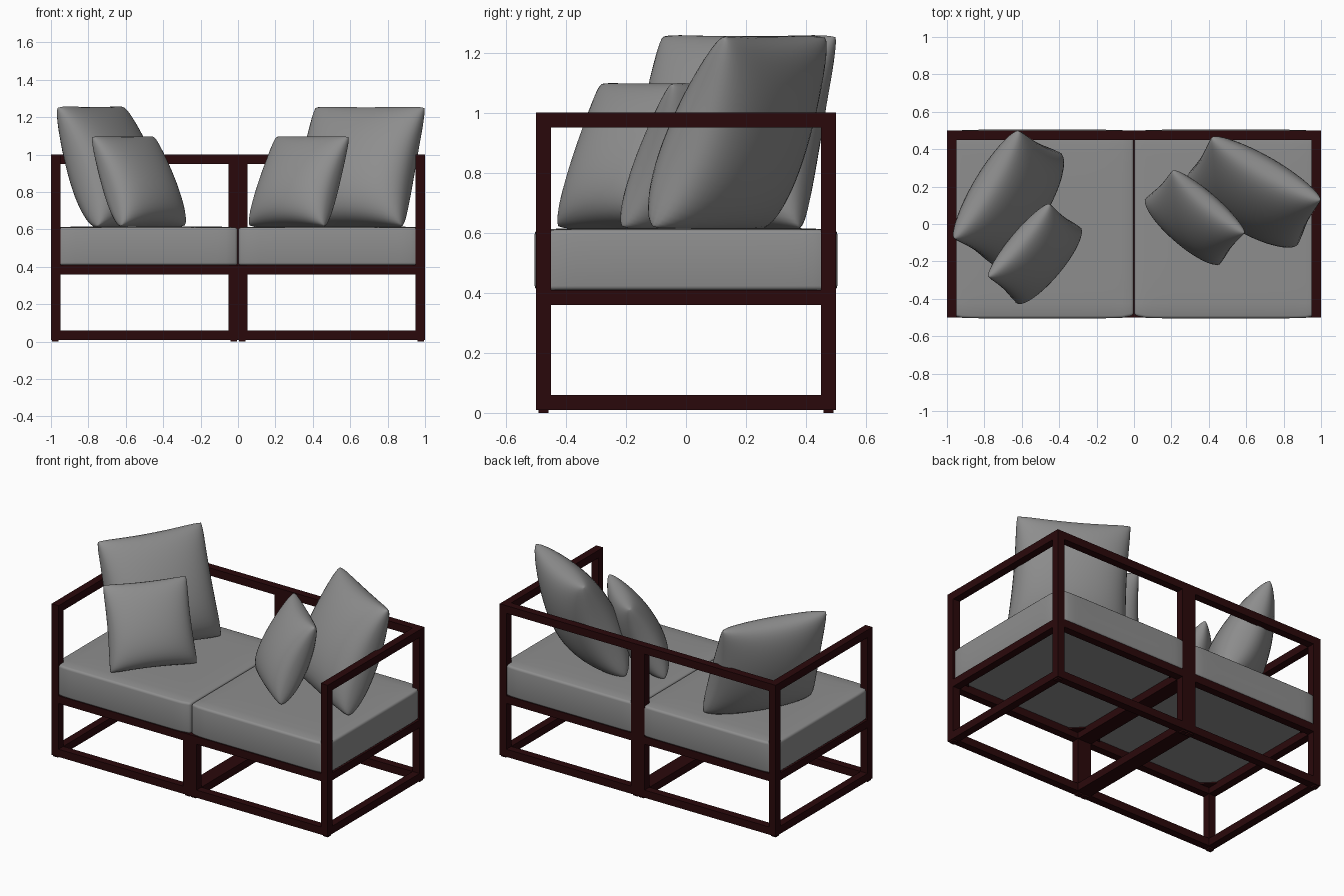
import bpy, bmesh, math
from mathutils import Vector, Matrix

if "Cube" in bpy.data.objects:
    bpy.data.objects.remove(bpy.data.objects["Cube"])


def material(name, rgb):
    m = bpy.data.materials.new(name)
    m.diffuse_color = (*rgb, 1)
    m.use_nodes = True
    m.node_tree.nodes["Principled BSDF"].inputs["Base Color"].default_value = m.diffuse_color
    return m


WOOD = material("dark_red_wood", (0.023, 0.0025, 0.0032))
FABRIC = material("grey_fabric", (0.27, 0.27, 0.27))


def finish(bm, name, mat, smooth=False):
    bmesh.ops.recalc_face_normals(bm, faces=bm.faces)
    me = bpy.data.meshes.new(name)
    bm.to_mesh(me)
    bm.free()
    me.materials.append(mat)
    ob = bpy.data.objects.new(name, me)
    bpy.context.collection.objects.link(ob)
    if smooth:
        bpy.ops.object.select_all(action='DESELECT')
        ob.select_set(True)
        bpy.context.view_layer.objects.active = ob
        bpy.ops.object.shade_smooth_by_angle(angle=math.radians(50))
    return ob


def box(name, x0, x1, y0, y1, z0, z1):
    bm = bmesh.new()
    bmesh.ops.create_cube(bm, size=1, matrix=Matrix.LocRotScale(
        Vector(((x0 + x1) / 2, (y0 + y1) / 2, (z0 + z1) / 2)), None,
        Vector((x1 - x0, y1 - y0, z1 - z0))))
    return finish(bm, name, WOOD)


def corner_brace(name, x, y, dx, dy):
    # small flat triangle under the cushion corner
    bm = bmesh.new()
    f = bm.faces.new([bm.verts.new(p) for p in (
        (x, y, 0.40), (x + dx, y, 0.40), (x, y + dy, 0.40))])
    ext = bmesh.ops.extrude_face_region(bm, geom=[f])
    bmesh.ops.translate(bm, vec=(0, 0, 0.008),
                        verts=[g for g in ext["geom"] if isinstance(g, bmesh.types.BMVert)])
    return finish(bm, name, WOOD)


def seat_cushion(name, cx):
    # rounded slab whose sides puff out between the posts
    hx, hy, hz, r, n = 0.489, 0.485, 0.10, 0.014, 20
    bm = bmesh.new()
    bmesh.ops.create_cube(bm, size=2)
    bmesh.ops.scale(bm, vec=(hx, hy, hz), verts=bm.verts)
    bmesh.ops.bevel(bm, geom=bm.edges[:], offset=r, segments=3, profile=0.5, affect='EDGES')
    for axis, half in ((0, hx), (1, hy)):
        for i in range(1, n):
            co = Vector((0, 0, 0))
            no = Vector((0, 0, 0))
            co[axis] = (2 * i / n - 1) * (half - r)
            no[axis] = 1
            bmesh.ops.bisect_plane(bm, geom=bm.verts[:] + bm.edges[:] + bm.faces[:],
                                   plane_co=co, plane_no=no)
    for v in bm.verts:
        u, w, h = v.co.x / hx, v.co.y / hy, v.co.z / hz
        if abs(w) > 0.96:
            v.co.y += math.copysign(0.019, w) * (1 - abs(u) ** 16)
        if u * cx > 0 and abs(u) > 0.96:          # only the outer end puffs
            v.co.x += math.copysign(0.014, u) * (1 - abs(w) ** 16)
        if h > 0.8:
            v.co.z += 0.007 * (1 - u ** 8) * (1 - w ** 8)
    bmesh.ops.translate(bm, vec=(cx, 0, 0.509), verts=bm.verts)
    return finish(bm, name, FABRIC, True)


def throw_pillow(name, centre, size, thick, angle, lean):
    # pinched square pillow, turned by angle and leaning backwards
    n = 26
    w = Vector((math.cos(angle), math.sin(angle), 0))
    front = Vector((math.sin(angle), -math.cos(angle), 0))
    up = Vector((0, 0, math.cos(lean))) - front * math.sin(lean)
    nor = w.cross(up)
    bm = bmesh.new()
    bmesh.ops.create_grid(bm, x_segments=n, y_segments=n, size=1)
    dup = bmesh.ops.duplicate(bm, geom=bm.verts[:] + bm.edges[:] + bm.faces[:])
    back = {g for g in dup["geom"] if isinstance(g, bmesh.types.BMVert)}
    for v in bm.verts:
        # finer spacing near the seams
        u = math.sin(v.co.x * math.pi / 2)
        t = math.sin(v.co.y * math.pi / 2)
        puff = max(0, (1 - u * u) * (1 - t * t)) ** 0.4
        d = thick / 2 * puff * (1 - 0.2 * t) * (-1 if v in back else 1)
        tip = 1 - 0.025 * (u * t) ** 8           # blunt corners
        x = size / 2 * u * tip * (1 - 0.05 * (1 - t * t) * u * u) * (1 - 0.02 * t)
        y = size / 2 * t * tip * (1 - 0.04 * (1 - u * u) * t * t)
        v.co = Vector(centre) + w * x + up * y + nor * d
    bmesh.ops.remove_doubles(bm, verts=bm.verts, dist=0.0005)
    return finish(bm, name, FABRIC, True)


B = 0.05   # bar thickness

# two mirrored frame modules
for s, side in ((-1, "left"), (1, "right")):
    def bar(name, x0, x1, *rest):
        a, b = sorted((s * x0, s * x1))
        box(f"{side}_{name}", a, b, *rest)

    # posts and feet
    for y, end in ((-0.5, "front"), (0.45, "back")):
        bar(f"{end}_outer_post", 0.95, 1, y, y + B, 0.01, 1)
        bar(f"{end}_inner_post", 0, B, y, y + B, 0.01, 1 if end == "back" else 0.41)
        for x in (0.005, 0.96):
            bar(f"{end}_foot", x, x + 0.035, y + 0.008, y + 0.042, 0, 0.012)
        # long rails
        bar(f"{end}_bottom_rail", B, 0.95, y, y + B, 0.01, 0.06)
        bar(f"{end}_seat_rail", B, 0.95, y, y + B, 0.36, 0.41)
        # corner braces
        q = math.copysign(1, y)
        for x, d in ((B, 1), (0.95, -1)):
            corner_brace(f"{side}_{end}_corner_brace", s * x, q * 0.45, s * d * 0.07, -q * 0.07)
    bar("back_top_rail", B, 0.95, 0.45, 0.5, 0.95, 1)
    # end and middle cross rails
    for x, end in ((0, "inner"), (0.95, "outer")):
        bar(f"{end}_bottom_cross_rail", x, x + B, -0.45, 0.45, 0.01, 0.06)
        bar(f"{end}_seat_cross_rail", x, x + B, -0.45, 0.45, 0.36, 0.41)
    bar("armrest", 0.95, 1, -0.45, 0.45, 0.95, 1)

    seat_cushion(f"{side}_seat_cushion", s * 0.4905)

# throw pillows
throw_pillow("left_large_pillow", (-0.68, 0.145, 0.935), 0.70, 0.34, math.radians(59), math.radians(22))
throw_pillow("right_large_pillow", (0.64, 0.18, 0.935), 0.70, 0.34, math.radians(-30), math.radians(23))
throw_pillow("left_small_pillow", (-0.535, -0.155, 0.857), 0.53, 0.25, math.radians(50), math.radians(24))
throw_pillow("right_small_pillow", (0.33, 0.04, 0.857), 0.53, 0.25, math.radians(-41), math.radians(24))
